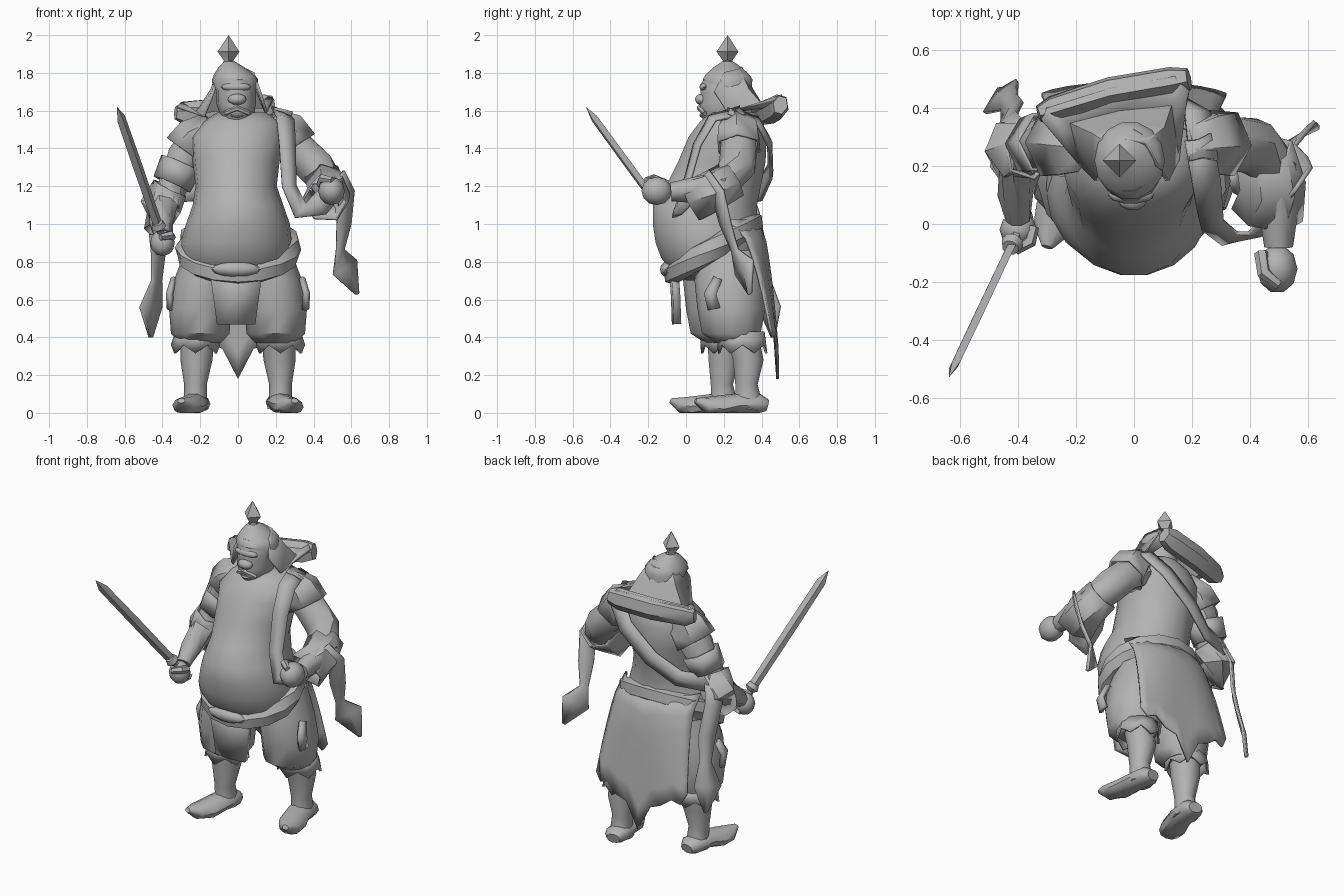
import bpy
import bmesh
from math import sin, cos, pi, radians
from mathutils import Vector

old = bpy.data.objects.get("Cube")
if old:
    bpy.data.objects.remove(old, do_unlink=True)

grey = bpy.data.materials.new("plain grey")
grey.use_nodes = True
tone = (0.45, 0.45, 0.45, 1)
grey.diffuse_color = tone
for node in grey.node_tree.nodes:
    if node.type == 'BSDF_PRINCIPLED':
        node.inputs["Base Color"].default_value = tone
parts = []


def skin(name, rings, wrap=True, loop=False, caps=True, thick=0):
    """Join rows of points into a surface; wrap closes each row, loop joins last row to first."""
    bm = bmesh.new()
    rows = [[bm.verts.new((p[0], p[1], max(p[2], 0))) for p in ring] for ring in rings]
    count = len(rows[0])
    pairs = list(zip(rows, rows[1:]))
    if loop:
        pairs.append((rows[-1], rows[0]))
    for low, high in pairs:
        for i in range(count if wrap else count - 1):
            j = (i + 1) % count
            bm.faces.new((low[i], low[j], high[j], high[i]))
    if wrap and caps and not loop:
        bm.faces.new(rows[0])
        bm.faces.new(rows[-1])
    bmesh.ops.remove_doubles(bm, verts=bm.verts, dist=0.0005)
    bmesh.ops.recalc_face_normals(bm, faces=bm.faces)
    mesh = bpy.data.meshes.new(name)
    bm.to_mesh(mesh)
    bm.free()
    obj = bpy.data.objects.new(name, mesh)
    bpy.context.collection.objects.link(obj)
    mesh.materials.append(grey)
    if thick:
        mod = obj.modifiers.new("thickness", 'SOLIDIFY')
        mod.thickness = thick
        mod.offset = 0
    parts.append(obj)
    return obj


def loft(name, rings, sides=14, jag=0, caps=True, thick=0):
    """Stack of level ellipses (x, y, z, rx, ry); jag zigzags the first ring."""
    rows = []
    for k, (x, y, z, rx, ry) in enumerate(rings):
        drop = jag if k == 0 else 0
        rows.append([(x + rx * cos(2 * pi * i / sides), y + ry * sin(2 * pi * i / sides),
                      z - drop * (i % 2)) for i in range(sides)])
    return skin(name, rows, caps=caps, thick=thick)


def tube(name, path, sides=8, flat=1.0, ref=(0.1, 0.3, 1), loop=False, caps=True, thick=0):
    """Sweep along (x, y, z, radius); flat scales the section along the ref direction."""
    pts = [Vector(p[:3]) for p in path]
    rows = []
    for k, p in enumerate(pts):
        if loop:
            along = pts[(k + 1) % len(pts)] - pts[k - 1]
        else:
            along = pts[min(k + 1, len(pts) - 1)] - pts[max(k - 1, 0)]
        a = along.cross(Vector(ref)).normalized()
        b = a.cross(along).normalized() * flat
        r = path[k][3]
        rows.append([p + r * (a * cos(2 * pi * i / sides) + b * sin(2 * pi * i / sides))
                     for i in range(sides)])
    return skin(name, rows, loop=loop, caps=caps, thick=thick)


def ribbon(name, path, facing, thick=0.015):
    """Flat strip along (x, y, z, half width), its face turned towards facing."""
    pts = [Vector(p[:3]) for p in path]
    rows = []
    for k, p in enumerate(pts):
        along = pts[min(k + 1, len(pts) - 1)] - pts[max(k - 1, 0)]
        side = along.cross(Vector(facing)).normalized() * path[k][3]
        rows.append([p - side, p + Vector(facing).normalized() * 0.01, p + side])
    return skin(name, rows, wrap=False, thick=thick)


def ball(name, centre, size):
    rows = []
    for k in range(7):
        t = pi * k / 6
        rows.append((centre[0], centre[1], centre[2] - size[2] * cos(t),
                     size[0] * sin(t), size[1] * sin(t)))
    return loft(name, rows, sides=10, caps=False)


# Torso: narrow waist above a heavy hanging belly
loft("torso", [(-.01, .15, .70, .18, .15), (-.01, .13, .75, .25, .21), (-.01, .125, .82, .285, .26),
               (-.01, .12, .90, .295, .285), (0, .10, 1.0, .275, .28), (0, .10, 1.1, .24, .28),
               (-.01, .145, 1.2, .215, .255), (-.01, .19, 1.33, .23, .235), (0, .22, 1.46, .25, .21),
               (.02, .24, 1.54, .21, .17), (.02, .25, 1.59, .13, .12)], sides=18)

# Waist sash, tucked under the belly and high at the back
sash = []
for i in range(16):
    t = 2 * pi * i / 16
    sash.append((.285 * cos(t), .145 + .215 * sin(t), .87 + .13 * sin(t), .05))
tube("waist_sash", sash, flat=1.3, sides=6, loop=True)
ball("belt_knot", (-.01, -.10, .76), (.13, .04, .04))
ribbon("front_apron", [(-.01, -.06, .76, .14), (-.01, -.05, .62, .12), (-.01, -.045, .47, .10)],
       (0, -1, 0), thick=.04)

# Back skirt, spreading to a wide ragged hem with a pointed tail
hem = [.45, .40, .42, .36, .34, .18, .34, .37, .42, .40, .47]
rows = []
for k in range(7):
    f = k / 6
    spread = f ** .5
    row = []
    for j, low in enumerate(hem):
        t = radians(20 + 14 * j)
        row.append((cos(t) * (.28 + .06 * f),
                    (.145 + .235 * sin(t)) * (1 - spread) + (.425 + .06 * sin(t)) * spread,
                    1.02 * (1 - f) + low * f))
    rows.append(row)
skin("back_skirt", rows, wrap=False, thick=.015)

# Legs, the right one stepping forward
for label, s, step in (("right", -1, 0), ("left", 1, 1)):
    y = .18 + .06 * step
    loft(label + "_trouser", [(s * .20, y + .03, .37, .11, .11), (s * .2, y, .42, .155, .155),
                              (s * .2, y, .55, .165, .18), (s * .18, y - .01, .7, .16, .185),
                              (s * .14, y, .86, .14, .17)], sides=12)
    y = .21 + .09 * step
    loft(label + "_trouser_cuff", [(s * .225, y, .36, .125, .125), (s * .215, y - .01, .43, .11, .12)],
         sides=12, jag=.045, caps=False, thick=.012)
    y = .2 + .13 * step
    loft(label + "_boot_leg", [(s * .225, y, .02, .07, .08), (s * .225, y, .08, .062, .07),
                               (s * .225, y - .01, .15, .06, .062), (s * .22, y, .28, .085, .085),
                               (s * .215, y - .03 * step, .40, .09, .09)], sides=10)
    tube(label + "_shoe", [(s * .215, y + .10, .04, .045), (s * .22, y + .06, .05, .075),
                           (s * .235, y - .06, .05, .075), (s * .26, y - .15, .035, .08),
                           (s * .285, y - .22, .04, .065), (s * .30, y - .28, .065, .02)],
         sides=10, flat=.7)
    ribbon(label + "_hip_tassel", [(s * .335, .17, .71, .02), (s * .36, .13, .63, .03),
                                   (s * .355, .15, .55, .03)], (s, -.2, 0), thick=.025)

# Right arm and sword
tube("right_arm", [(-.2, .28, 1.46, .10), (-.28, .28, 1.35, .10), (-.34, .27, 1.22, .085),
                   (-.39, .22, 1.1, .08), (-.41, .1, 1.0, .062), (-.40, .02, .94, .045)])
ball("right_fist", (-.40, -.02, .90), (.065, .06, .07))
tube("right_thumb", [(-.35, -.01, .93, .022), (-.36, -.06, .94, .024), (-.41, -.09, .93, .018)], sides=6)
tube("right_shoulder_pad", [(-.13, .27, 1.51, .085), (-.22, .28, 1.45, .115), (-.27, .28, 1.38, .125)],
     sides=6, caps=False, thick=.015)
tube("right_arm_band", [(-.30, .28, 1.32, .11), (-.35, .27, 1.21, .10)], sides=6, caps=False, thick=.012)
tube("right_sleeve", [(-.36, .25, 1.19, .095), (-.41, .26, 1.09, .105), (-.42, .2, .97, .075)],
     sides=6, caps=False, thick=.012)

grip, tip = Vector((-.375, .03, .855)), Vector((-.64, -.53, 1.62))


def on_sword(f, r):
    return (*grip.lerp(tip, f), r)


tube("sword_grip", [on_sword(0, .03), on_sword(.04, .02), on_sword(.17, .02)], sides=6)
tube("sword_guard", [on_sword(.15, .02), on_sword(.17, .04), on_sword(.20, .03)], sides=8)
tube("sword_blade", [on_sword(.18, .028), on_sword(.6, .03), on_sword(.92, .028), on_sword(1, 0)],
     sides=4, flat=.5, ref=(.6, -1, 0))

# Left arm held forward
tube("left_arm", [(.2, .28, 1.47, .10), (.31, .28, 1.40, .10), (.41, .27, 1.30, .10),
                  (.485, .19, 1.2, .085), (.50, .05, 1.18, .07), (.50, -.08, 1.17, .05)])
ball("left_fist", (.495, -.155, 1.175), (.07, .085, .075))
tube("left_thumb", [(.44, -.10, 1.21, .025), (.45, -.17, 1.24, .025), (.50, -.21, 1.23, .018)], sides=6)
tube("left_shoulder_pad", [(.17, .27, 1.54, .075), (.25, .28, 1.49, .11), (.30, .28, 1.41, .12)],
     sides=6, caps=False, thick=.015)
tube("left_sleeve", [(.45, .25, 1.24, .10), (.48, .13, 1.17, .11), (.46, .03, 1.12, .12)],
     sides=6, caps=False, thick=.012)

# Scarf: down the chest, over the left forearm, hanging in a leaf end
ribbon("front_scarf", [(.22, .30, 1.60, .05), (.25, .14, 1.56, .05), (.26, .06, 1.42, .045),
                       (.27, .0, 1.2, .04), (.33, -.05, 1.07, .05), (.43, -.03, 1.10, .06),
                       (.54, .1, 1.22, .05)], (.4, -1, .2))
ribbon("left_scarf_tail", [(.53, .1, 1.25, .05), (.575, .17, 1.16, .05), (.56, .21, 1.0, .045),
                           (.54, .26, .86, .025), (.565, .31, .77, .085), (.63, .34, .63, .01)],
       (.6, -.8, 0))
ribbon("back_scarf", [(.24, .22, 1.60, .05), (.22, .38, 1.54, .05), (.12, .44, 1.43, .05),
                      (-.06, .445, 1.28, .05), (-.22, .39, 1.17, .05), (-.40, .33, 1.16, .05)], (0, 1, .15))
ribbon("right_scarf_tail", [(-.40, .30, 1.2, .05), (-.44, .35, 1.05, .05), (-.42, .39, .85, .05),
                            (-.43, .42, .70, .035), (-.46, .44, .56, .08), (-.46, .46, .40, .01)],
       (-.7, .7, 0))

# Head and face
loft("head", [(0, .25, 1.5, .12, .11), (-.005, .19, 1.545, .06, .10), (-.005, .195, 1.58, .09, .12),
              (-.01, .2, 1.64, .105, .13), (-.01, .2, 1.69, .105, .125), (-.01, .2, 1.73, .105, .13),
              (-.02, .22, 1.8, .09, .11)])
ball("nose", (-.005, .082, 1.66), (.05, .036, .03))
ball("brow", (-.01, .10, 1.725), (.08, .03, .025))
tube("moustache", [(-.07, .10, 1.585, .012), (-.005, .075, 1.615, .018), (.06, .10, 1.585, .012)], sides=6)
ball("lower_lip", (-.005, .09, 1.575), (.035, .02, .012))

# Conical helmet with diamond finial
loft("helmet", [(-.015, .225, 1.71, .12, .125), (-.015, .22, 1.765, .122, .135),
                (-.02, .22, 1.79, .108, .12), (-.035, .22, 1.83, .068, .075),
                (-.045, .22, 1.86, .028, .03)], caps=False)
loft("finial", [(-.045, .22, 1.84, .035, .035), (-.05, .22, 1.865, .025, .025),
                (-.05, .22, 1.912, .058, .058), (-.05, .22, 2.0, 0, 0)], sides=4, caps=False)

# Neck flap flaring from the helmet to a rolled rear edge
skin("neck_flap", [
    [(-.11, .2, 1.80), (-.08, .27, 1.82), (-.03, .29, 1.83), (.04, .28, 1.82), (.08, .2, 1.80)],
    [(-.13, .15, 1.70), (-.14, .31, 1.71), (-.01, .35, 1.71), (.1, .33, 1.71), (.115, .15, 1.70)],
    [(-.18, .20, 1.57), (-.22, .35, 1.59), (-.05, .39, 1.61), (.13, .41, 1.62), (.15, .22, 1.59)],
    [(-.32, .36, 1.62), (-.3, .40, 1.64), (-.08, .47, 1.66), (.14, .51, 1.68), (.19, .46, 1.66)],
], wrap=False, thick=.015)
tube("neck_flap_roll", [(-.33, .38, 1.59, .03), (-.28, .395, 1.585, .05), (-.08, .455, 1.6, .055),
                        (.13, .49, 1.62, .055), (.19, .5, 1.63, .04)], sides=6, flat=1.3)

# Smooth shading with sharp creases
bpy.ops.object.select_all(action='DESELECT')
for part in parts:
    part.select_set(True)
bpy.context.view_layer.objects.active = parts[0]
bpy.ops.object.shade_smooth_by_angle(angle=radians(45))
